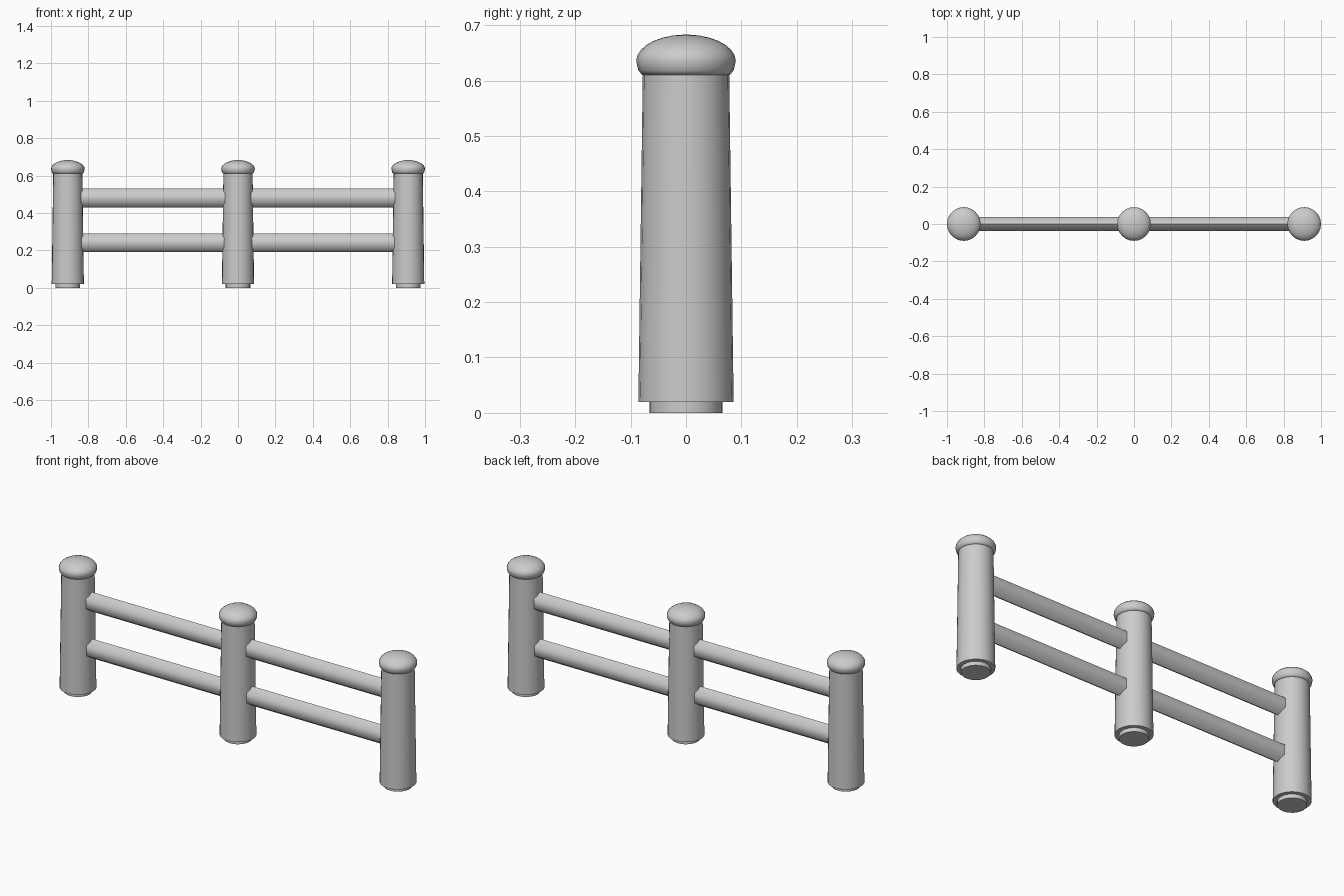
import bpy, bmesh, math

if "Cube" in bpy.data.objects:
    bpy.data.objects.remove(bpy.data.objects["Cube"])

grey = bpy.data.materials.new("plain grey")
grey.use_nodes = True
grey.diffuse_color = (0.6, 0.6, 0.6, 1)
grey.node_tree.nodes["Principled BSDF"].inputs["Base Color"].default_value = (0.6, 0.6, 0.6, 1)


def finish(name, bm, smooth_angle):
    bmesh.ops.recalc_face_normals(bm, faces=bm.faces)
    mesh = bpy.data.meshes.new(name)
    bm.to_mesh(mesh)
    bm.free()
    mesh.materials.append(grey)
    obj = bpy.data.objects.new(name, mesh)
    bpy.context.collection.objects.link(obj)
    bpy.ops.object.select_all(action='DESELECT')
    obj.select_set(True)
    bpy.context.view_layer.objects.active = obj
    bpy.ops.object.shade_smooth_by_angle(angle=math.radians(smooth_angle))
    return obj


def lathe(name, profile, x, sides, smooth_angle):
    """Closed solid turned around a vertical axis from (radius, height) pairs."""
    bm = bmesh.new()
    rings = []
    for r, z in profile:
        rings.append([bm.verts.new((x + r * math.cos(math.tau * i / sides),
                                    r * math.sin(math.tau * i / sides), z))
                      for i in range(sides)])
    for low, high in zip(rings, rings[1:]):
        for i in range(sides):
            j = (i + 1) % sides
            bm.faces.new((low[i], low[j], high[j], high[i]))
    bm.faces.new(rings[0])
    bm.faces.new(rings[-1])
    return finish(name, bm, smooth_angle)


def rail(name, x0, x1, z):
    """Six-sided bar with a ridge on top, running along x."""
    bm = bmesh.new()
    section = [(0, 0.05), (0.037, 0.025), (0.037, -0.025),
               (0, -0.05), (-0.037, -0.025), (-0.037, 0.025)]
    ends = [[bm.verts.new((x, y, z + h)) for y, h in section] for x in (x0, x1)]
    for i in range(6):
        j = (i + 1) % 6
        bm.faces.new((ends[0][i], ends[0][j], ends[1][j], ends[1][i]))
    for end in ends:
        bm.faces.new(end)
    return finish(name, bm, 65)


# Cap dome: flattened quarter arc above a rounded lower lip
cap = [(0.079, 0.61), (0.086, 0.618), (0.09, 0.635)]
for k in range(1, 8):
    a = math.pi / 2 * k / 7.2
    cap.append((0.09 * math.cos(a), 0.635 + 0.048 * math.sin(a)))

# Posts with foot and cap
spacing = 0.91
for side, x in (("right", -spacing), ("middle", 0), ("left", spacing)):
    lathe(side + "_post", [(0.086, 0.02), (0.078, 0.615)], x, 24, 40)
    lathe(side + "_foot", [(0.066, 0), (0.066, 0.03)], x, 24, 40)
    lathe(side + "_cap", cap, x, 24, 50)

# Two rails in each bay
inset = 0.07
for side, start in (("right", -spacing), ("left", 0)):
    for level, z in (("lower", 0.24), ("upper", 0.48)):
        rail(f"{side}_{level}_rail", start + inset, start + spacing - inset, z)
